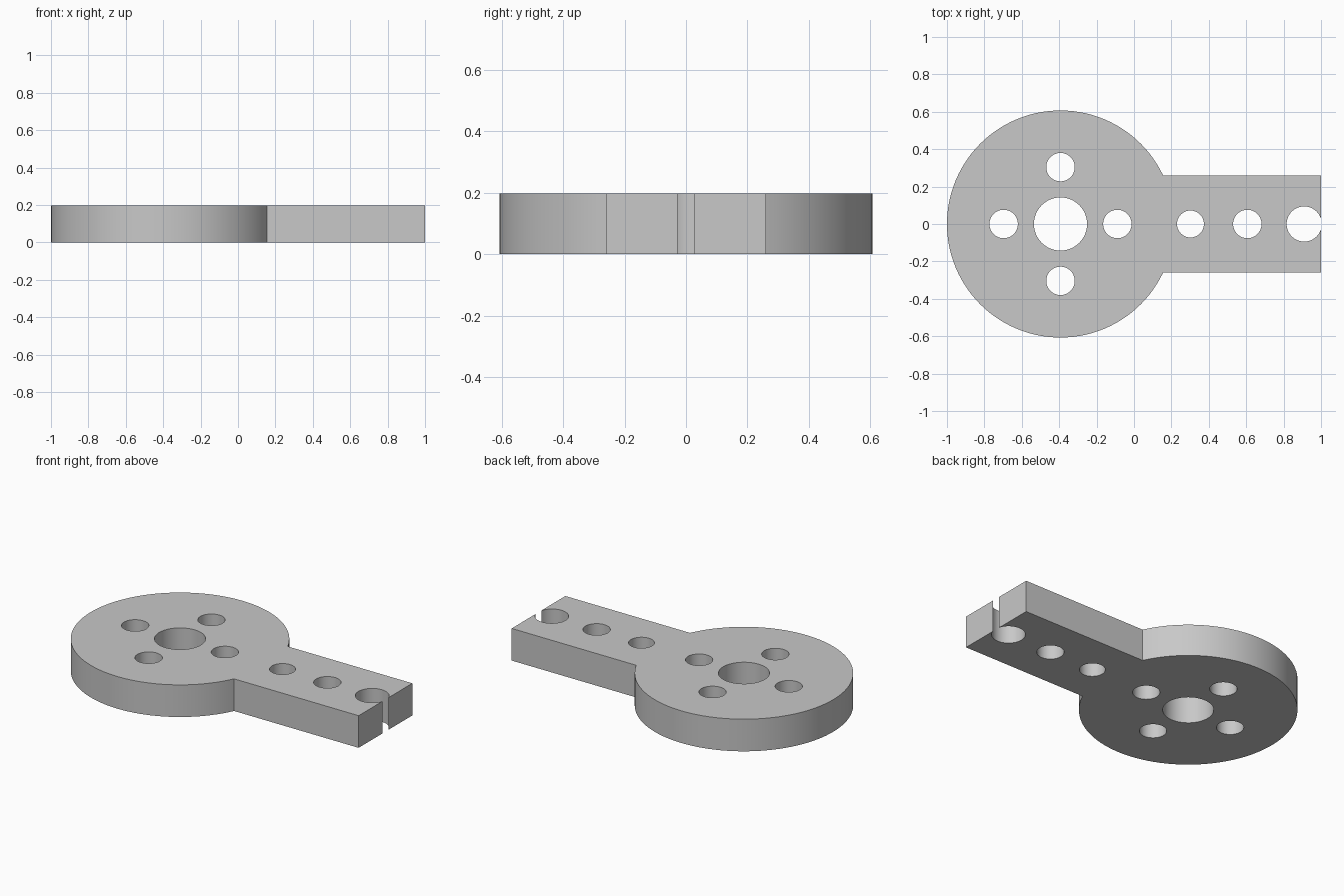
import bpy, bmesh
from math import sin, cos, asin, acos, pi

cube = bpy.data.objects.get("Cube")
if cube:
    bpy.data.objects.remove(cube, do_unlink=True)

HEIGHT = 0.197
DISC_X, DISC_R = -0.393, 0.607
ARM_HALF = 0.26
RING = 0.304          # spacing of the small holes
END_X, END_R = 0.91, 0.094


def arc(cx, cy, r, start, end, n):
    """Points from start to end angle, both included."""
    return [(cx + r * cos(start + (end - start) * i / n),
             cy + r * sin(start + (end - start) * i / n)) for i in range(n + 1)]


def circle(cx, cy, r, n=48):
    return arc(cx, cy, r, 0, 2 * pi, n)[:-1]


# Outer outline: disc, arm and the open hole breaking through the arm tip
a = asin(ARM_HALF / DISC_R)
b = acos((1 - END_X) / END_R)
outline = arc(DISC_X, 0, DISC_R, a, 2 * pi - a, 96)
outline += [(1, -ARM_HALF)]
outline += arc(END_X, 0, END_R, -b, b - 2 * pi, 44)
outline += [(1, ARM_HALF)]

# Hub bore, four holes around it, and two holes along the arm
holes = [circle(DISC_X, 0, 0.142, 64)]
for dx, dy in ((1, 0), (0, 1), (-1, 0), (0, -1)):
    holes.append(circle(DISC_X + RING * dx, RING * dy, 0.076))
holes.append(circle(0.302, 0, 0.072))
holes.append(circle(0.606, 0, 0.076))

# Fill the flat profile and extrude it to a plate
bm = bmesh.new()
for loop in [outline] + holes:
    verts = [bm.verts.new((x, y, 0)) for x, y in loop]
    for i, v in enumerate(verts):
        bm.edges.new((v, verts[i - 1]))
bmesh.ops.triangle_fill(bm, use_beauty=True, use_dissolve=False,
                        edges=bm.edges[:], normal=(0, 0, 1))
result = bmesh.ops.extrude_face_region(bm, geom=bm.faces[:], use_keep_orig=True)
top = [g for g in result["geom"] if isinstance(g, bmesh.types.BMVert)]
bmesh.ops.translate(bm, verts=top, vec=(0, 0, HEIGHT))
bmesh.ops.recalc_face_normals(bm, faces=bm.faces[:])

mesh = bpy.data.meshes.new("drilled_lever_plate")
bm.to_mesh(mesh)
bm.free()
plate = bpy.data.objects.new("drilled_lever_plate", mesh)
bpy.context.collection.objects.link(plate)

# Plain grey
grey = bpy.data.materials.new("plain_grey")
grey.use_nodes = True
grey.diffuse_color = (0.58, 0.58, 0.58, 1)
grey.node_tree.nodes["Principled BSDF"].inputs["Base Color"].default_value = grey.diffuse_color
mesh.materials.append(grey)

# Smooth round walls, sharp rims
bpy.ops.object.select_all(action="DESELECT")
plate.select_set(True)
bpy.context.view_layer.objects.active = plate
bpy.ops.object.shade_smooth_by_angle(angle=pi / 6)
